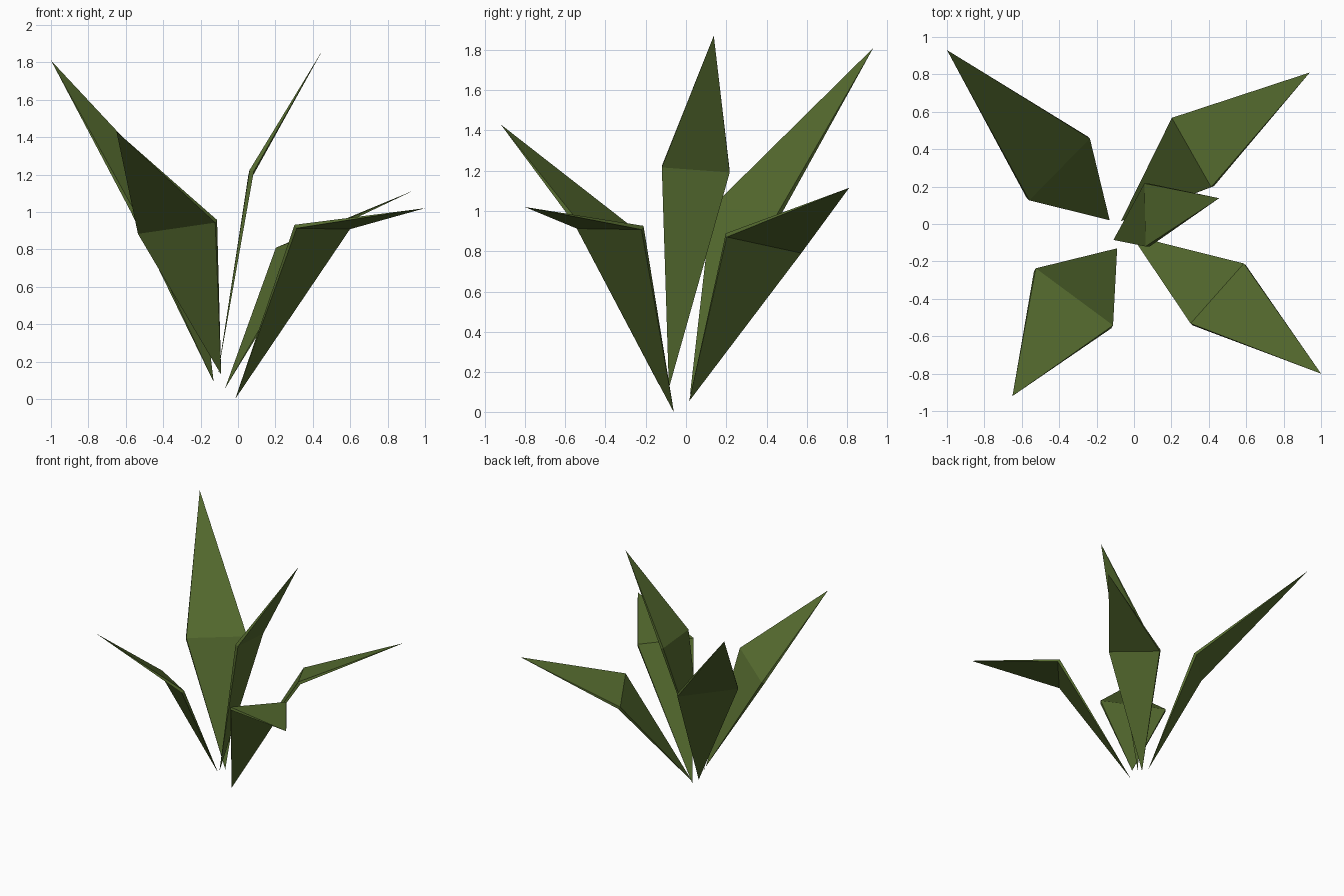
import bpy
import bmesh
from mathutils import Vector

if "Cube" in bpy.data.objects:
    bpy.data.objects.remove(bpy.data.objects["Cube"])

green = bpy.data.materials.new("olive_green")
green.diffuse_color = (0.091, 0.147, 0.0284, 1.0)
green.use_nodes = True
green.node_tree.nodes["Principled BSDF"].inputs["Base Color"].default_value = green.diffuse_color

THICK = 0.024


def leaf(name, base, side_a, side_b, tip):
    """Thin folded blade: pointed at both ends, rectangular section at the widest line."""
    base, side_a, side_b, tip = (Vector(p) for p in (base, side_a, side_b, tip))
    normal = (tip - base).cross(side_b - side_a).normalized()
    if normal.z < 0:
        normal.negate()
    off = normal * THICK / 2
    bm = bmesh.new()
    ring = [bm.verts.new(p) for p in (side_a + off, side_b + off, side_b - off, side_a - off)]
    for end in (base, tip):
        point = bm.verts.new(end)
        for i in range(4):
            bm.faces.new((ring[i], ring[(i + 1) % 4], point))
    bmesh.ops.recalc_face_normals(bm, faces=bm.faces[:])
    mesh = bpy.data.meshes.new(name)
    bm.to_mesh(mesh)
    bm.free()
    mesh.materials.append(green)
    obj = bpy.data.objects.new(name, mesh)
    bpy.context.collection.objects.link(obj)


# Five blades fanning out from the centre: base, two widest points, tip
leaf("back_left_leaf", (-0.13, 0.02, 0.09), (-0.567, 0.133, 1.01), (-0.243, 0.463, 0.985), (-1.0, 0.93, 1.81))
leaf("front_left_leaf", (-0.09, -0.13, 0.13), (-0.53, -0.245, 0.89), (-0.117, -0.55, 0.95), (-0.65, -0.92, 1.43))
leaf("centre_leaf", (-0.11, -0.085, 0.12), (0.073, -0.12, 1.22), (0.067, 0.217, 1.195), (0.455, 0.138, 1.87))
leaf("front_right_leaf", (-0.015, -0.06, 0.0), (0.308, -0.537, 0.922), (0.593, -0.216, 0.917), (1.0, -0.80, 1.02))
leaf("back_right_leaf", (-0.07, 0.015, 0.055), (0.21, 0.57, 0.80), (0.42, 0.20, 0.88), (0.94, 0.81, 1.115))
